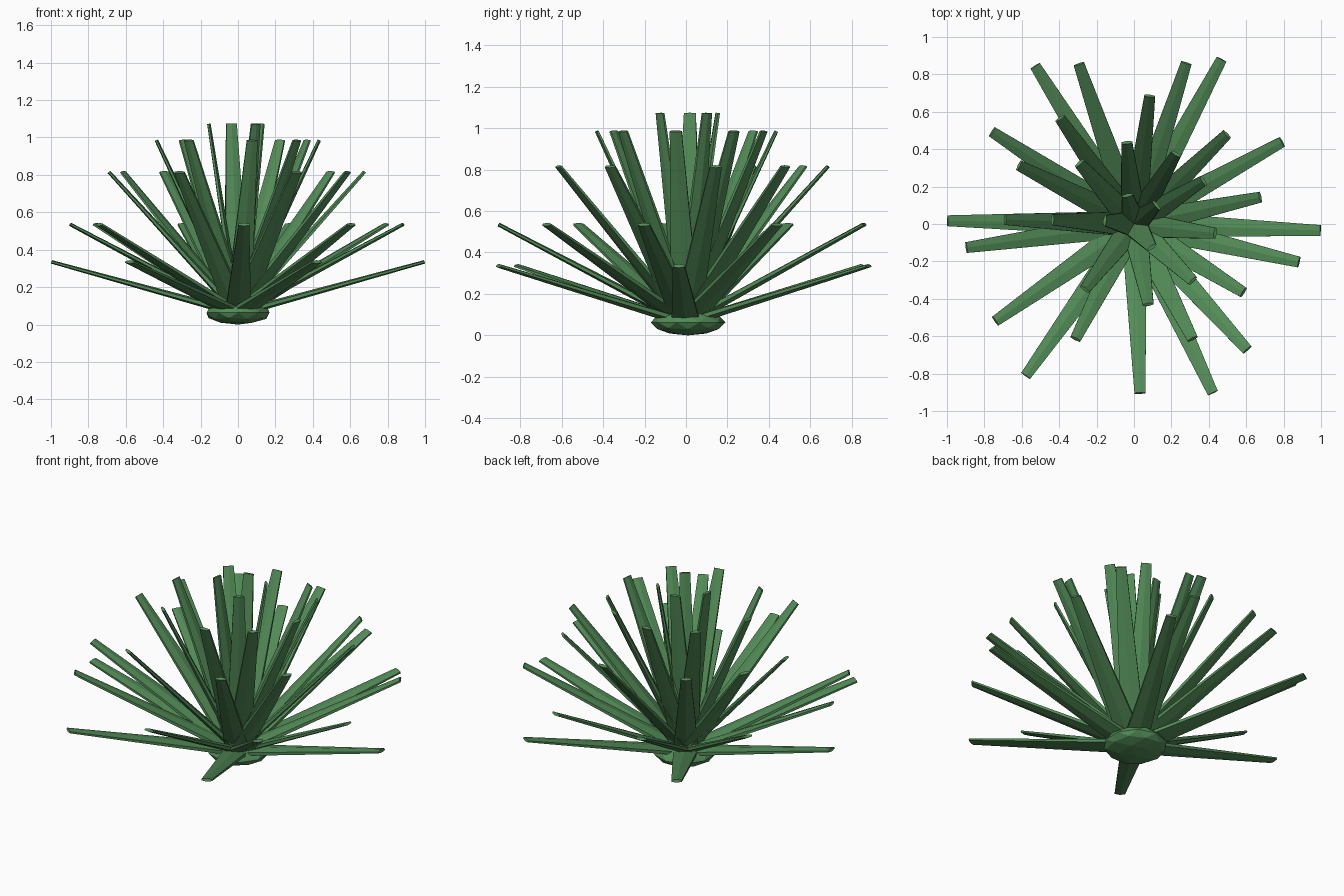
import bpy, bmesh
from math import radians, cos, sin, pi
from mathutils import Vector

if "Cube" in bpy.data.objects:
    bpy.data.objects.remove(bpy.data.objects["Cube"], do_unlink=True)

# Single leaf-green material
green = bpy.data.materials.new("leaf_green")
green.use_nodes = True
colour = (0.085, 0.26, 0.095, 1)
green.diffuse_color = colour
green.node_tree.nodes["Principled BSDF"].inputs["Base Color"].default_value = colour

BASE = Vector((0, 0, 0.06))
SIDES = 6


def finish(bm, name):
    bmesh.ops.recalc_face_normals(bm, faces=bm.faces)
    mesh = bpy.data.meshes.new(name)
    bm.to_mesh(mesh)
    bm.free()
    mesh.materials.append(green)
    obj = bpy.data.objects.new(name, mesh)
    bpy.context.collection.objects.link(obj)
    return obj


def leaf(name, angle, reach, height):
    """Flattened six-sided spike with a keel, tapering to a blunt tip."""
    a = radians(angle)
    tip = Vector((reach * cos(a), reach * sin(a), height))
    axis = (tip - BASE).normalized()
    side = Vector((-sin(a), cos(a), 0))
    up = axis.cross(side)
    bm = bmesh.new()
    rings = []
    for centre, width, thick in ((BASE, 0.07, 0.021), (tip, 0.029, 0.0095)):
        ring = []
        for i in range(SIDES):
            t = 2 * pi * i / SIDES
            ring.append(bm.verts.new(
                centre + side * sin(t) / sin(pi / 3) * width + up * cos(t) * thick))
        rings.append(ring)
    low, high = rings
    for i in range(SIDES):
        j = (i + 1) % SIDES
        bm.faces.new((low[i], low[j], high[j], high[i]))
    bm.faces.new(low)
    bm.faces.new(high)
    finish(bm, name)


# Leaf rings from the lowest to the steepest: reach, tip height, directions
tiers = {
    "lowest": (0.997, 0.335, (-2, 62, 122, 179, 234.5, 295)),
    "low": (0.905, 0.535, (-13, 29, 72, 109, 147, 188, 215, 272, 312)),
    "middle": (0.69, 0.815, (12, 44, 83, 125, 153, 178, 243, 297, 328)),
    "high": (0.437, 0.985, (-6.5, 32, 59, 95, 132, 177, 233, 280, 316)),
    "top": (0.157, 1.073, (40, 103, 173, 307)),
}
for tier, (reach, height, angles) in tiers.items():
    for n, angle in enumerate(angles, 1):
        leaf(f"{tier}_leaf_{n}", angle, reach, height)

# Squashed faceted core at the foot
bm = bmesh.new()
bmesh.ops.create_icosphere(bm, subdivisions=2, radius=1)
for v in bm.verts:
    v.co = Vector((v.co.x * 0.177, v.co.y * 0.18 + 0.01, v.co.z * 0.063 + 0.063))
finish(bm, "core")
